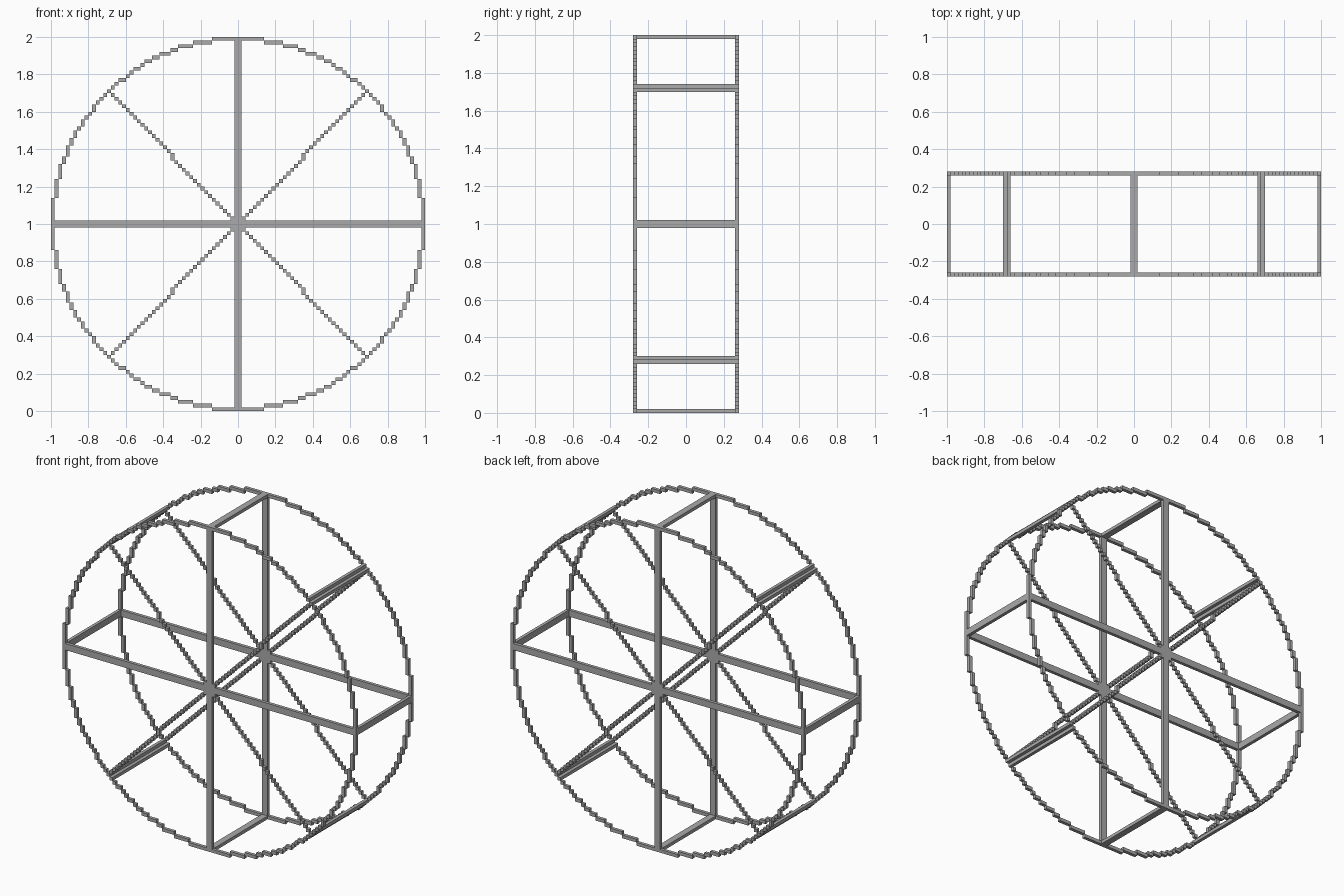
import bpy
import bmesh
from math import sqrt
from mathutils import Vector

cube = bpy.data.objects.get("Cube")
if cube:
    bpy.data.objects.remove(cube)

V = 0.02        # block size
R = 50          # wheel radius in blocks
D = 14          # half depth in blocks

grey = bpy.data.materials.new("grey")
grey.use_nodes = True
colour = (0.4, 0.4, 0.4, 1)
grey.diffuse_color = colour
grey.node_tree.nodes["Principled BSDF"].inputs["Base Color"].default_value = colour


def mirror(cells):
    """Repeat quarter-wheel cells in all four quadrants."""
    return {(a, b) for x, z in cells for a in (x, -x - 1) for b in (z, -z - 1)}


def layers(cells, ys):
    return {(x, y, z) for x, z in cells for y in ys}


# Stepped circle
arc = set()
for k in range(35):
    h = int(sqrt((R - 0.5) ** 2 - (k + 0.5) ** 2))
    arc |= {(k, h), (h, k)}
rim = mirror(arc)

# Straight and stepped diagonal spokes
straight = {(0, k) for k in range(R - 1)} | {(k, 0) for k in range(R - 1)}
diagonal = {(round(k * 34 / 35), k) for k in range(35)}
spokes = mirror(straight | diagonal) - rim

# Bars that join the two wheels
bars = mirror({(0, R - 1), (R - 1, 0), (33, 36), (34, 35)})

parts = {
    "front_rim": layers(rim, [-D]),
    "back_rim": layers(rim, [D - 1]),
    "front_spokes": layers(spokes, [-D]),
    "back_spokes": layers(spokes, [D - 1]),
    "cross_bars": layers(bars, range(1 - D, D - 1)),
}
solid = set().union(*parts.values())


def build(name, cells):
    """Make the outer skin of a set of blocks."""
    bm = bmesh.new()
    for c in cells:
        for axis in range(3):
            for side in (0, 1):
                n = list(c)
                n[axis] += 2 * side - 1
                if tuple(n) in solid:
                    continue
                u, w = (axis + 1) % 3, (axis + 2) % 3
                corners = []
                for i, j in ((0, 0), (1, 0), (1, 1), (0, 1)):
                    p = Vector(c)
                    p[axis] += side
                    p[u] += i
                    p[w] += j
                    p.z += R
                    corners.append(bm.verts.new(p * V))
                bm.faces.new(corners if side else corners[::-1])
    bmesh.ops.remove_doubles(bm, verts=bm.verts, dist=V / 10)
    bmesh.ops.dissolve_limit(bm, angle_limit=0.01, verts=bm.verts, edges=bm.edges)
    mesh = bpy.data.meshes.new(name)
    bm.to_mesh(mesh)
    bm.free()
    mesh.materials.append(grey)
    bpy.context.collection.objects.link(bpy.data.objects.new(name, mesh))


for name, cells in parts.items():
    build(name, cells)
